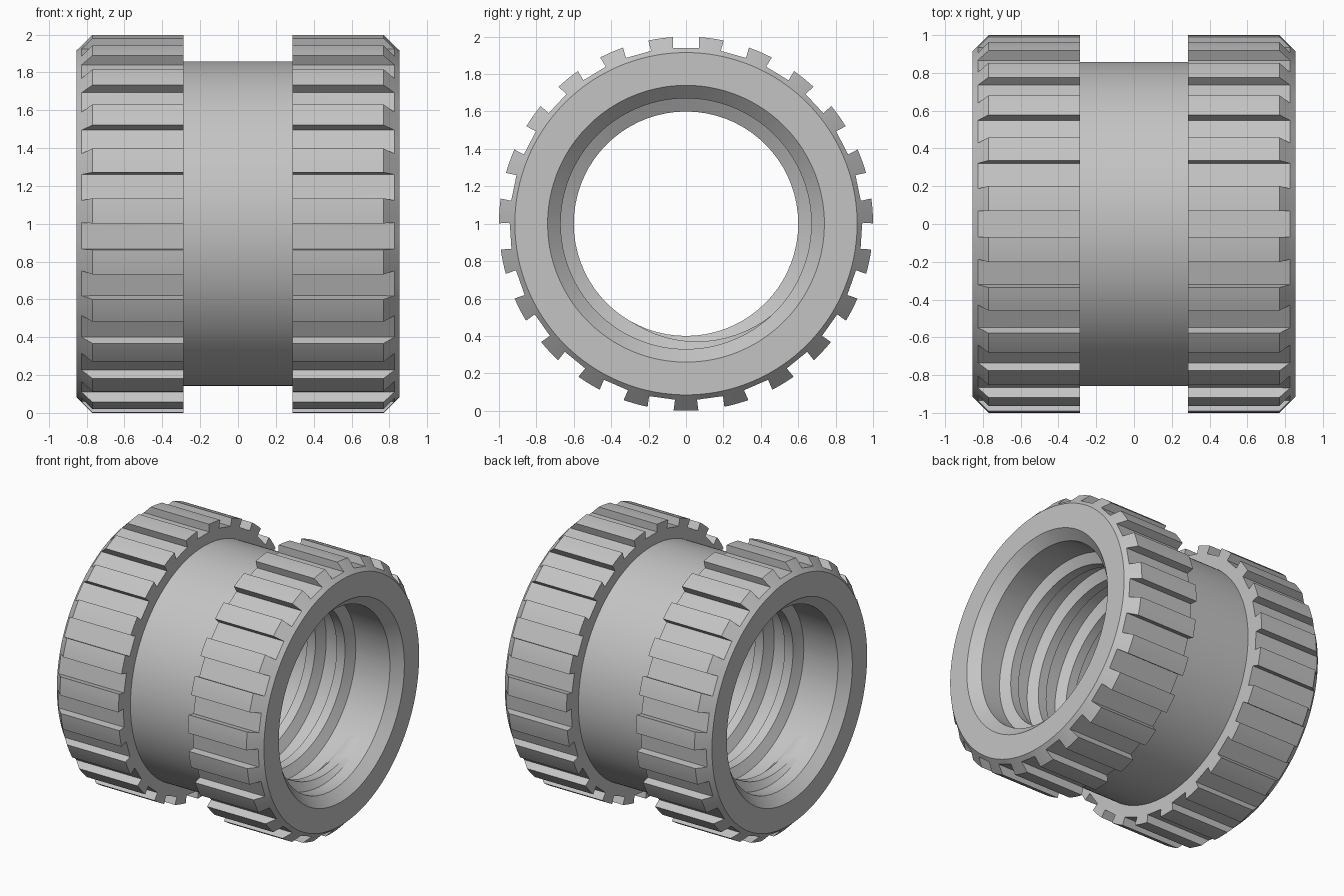
import bpy
import bmesh
from math import sin, cos, asin, pi, tau, radians

if "Cube" in bpy.data.objects:
    bpy.data.objects.remove(bpy.data.objects["Cube"], do_unlink=True)

TEETH = 23
GAP_HALF = 0.07      # half width of each slot between teeth
FLOOR = 0.94         # distance of the flat slot floor from the axis

metal = bpy.data.materials.new("grey_metal")
metal.use_nodes = True
grey = (0.55, 0.55, 0.55, 1)
metal.diffuse_color = grey
metal.node_tree.nodes["Principled BSDF"].inputs["Base Color"].default_value = grey


def point(x, r, a):
    """Point at radius r and angle a about the lengthwise axis."""
    return (x, r * cos(a), 1 + r * sin(a))


def bridge(bm, a, b):
    n = len(a)
    for i in range(n):
        j = (i + 1) % n
        bm.faces.new((a[i], a[j], b[j], b[i]))


def finish(bm, name):
    bmesh.ops.remove_doubles(bm, verts=bm.verts, dist=0.0005)
    bmesh.ops.recalc_face_normals(bm, faces=bm.faces)
    mesh = bpy.data.meshes.new(name)
    bm.to_mesh(mesh)
    bm.free()
    obj = bpy.data.objects.new(name, mesh)
    bpy.context.collection.objects.link(obj)
    mesh.materials.append(metal)
    bpy.ops.object.select_all(action="DESELECT")
    obj.select_set(True)
    bpy.context.view_layer.objects.active = obj
    bpy.ops.object.shade_smooth_by_angle(angle=radians(25))
    return obj


def section(bm, x, r, toothed):
    """Ring of vertices, either round or with flat-floored slots."""
    ring = []
    pitch = tau / TEETH
    floor_half = asin(GAP_HALF / (FLOOR / cos(asin(GAP_HALF / FLOOR)))) if toothed else asin(GAP_HALF / r)
    tip_half = asin(GAP_HALF / r)
    for t in range(TEETH):
        mid = pi / 2 + t * pitch
        for k in range(-2, 3):
            a = floor_half * k / 2
            ring.append(bm.verts.new(point(x, FLOOR / cos(a) if toothed else r, mid + a)))
        for k in range(6):
            a = tip_half + (pitch - 2 * tip_half) * k / 5
            ring.append(bm.verts.new(point(x, r, mid + a)))
    return ring


# Body: bore, chamfers, two toothed bands and the waist, as one closed loft
half = [
    (0.785, 0.67, False), (0.855, 0.74, False), (0.855, 0.915, False),
    (0.827, 0.943, True), (0.77, 1.0, True), (0.287, 1.0, True),
    (0.287, 0.858, False),
]
profile = half + [(-x, r, t) for x, r, t in reversed(half)]
bm = bmesh.new()
rings = [section(bm, *s) for s in profile]
for i, ring in enumerate(rings):
    bridge(bm, ring, rings[(i + 1) % len(rings)])
finish(bm, "knurled_body")

# Thread: helical rib inside the bore, fading out at both ends
PITCH, TURNS, STEPS = 0.244, 5.25, 72
bm = bmesh.new()
total = int(TURNS * STEPS)
loops = []
for i in range(total + 1):
    turn = i / STEPS
    x = (turn - TURNS / 2) * PITCH
    a = radians(-45) + (turn - TURNS) * tau
    rise = min(1, turn * 5, (TURNS - turn) * 5)
    crest = 0.672 - 0.072 * rise
    loops.append([bm.verts.new(point(x + dx, r, a)) for dx, r in
                  ((-0.08, 0.68), (-0.035, crest), (0.035, crest), (0.08, 0.68))])
for a, b in zip(loops, loops[1:]):
    bridge(bm, a, b)
bm.faces.new(loops[0])
bm.faces.new(loops[-1])
finish(bm, "inner_thread")
